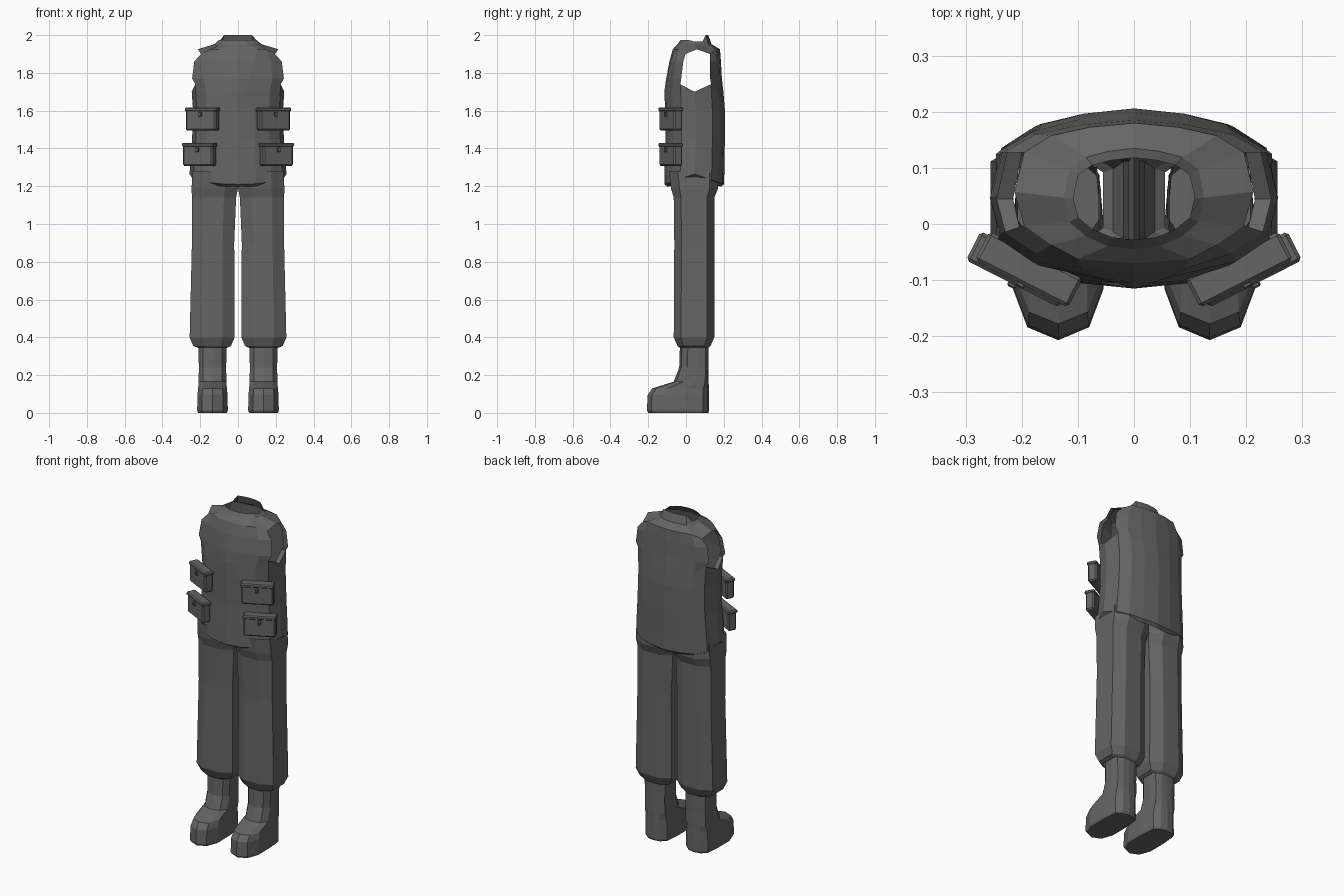
import bpy, bmesh
from mathutils import Matrix, Vector
from math import radians

cube = bpy.data.objects.get("Cube")
if cube:
    bpy.data.objects.remove(cube)

fabric = bpy.data.materials.new("dark_grey_fabric")
fabric.use_nodes = True
GREY = (0.13, 0.13, 0.13, 1)
fabric.diffuse_color = GREY
shader = fabric.node_tree.nodes["Principled BSDF"]
shader.inputs["Base Color"].default_value = GREY
shader.inputs["Roughness"].default_value = 0.8


def finish(name, bm, mirror=False):
    mesh = bpy.data.meshes.new(name)
    bm.to_mesh(mesh)
    bm.free()
    mesh.materials.append(fabric)
    obj = bpy.data.objects.new(name, mesh)
    bpy.context.collection.objects.link(obj)
    if mirror:
        obj.modifiers.new("mirror", "MIRROR")
    return obj


def section(half):
    """Close a half outline (front centre to back centre) into a full one."""
    return half + [(-x, t) for x, t in reversed(half) if x > 0]


def ring(outline, z, cx, hw, front, back):
    return [Vector((cx + x * hw, front + t * (back - front), z)) for x, t in outline]


def loft(bm, rings):
    """Skin stacked rings; returns vertices and faces as [row][column]."""
    rows = [[bm.verts.new(p) for p in r] for r in rings]
    faces = []
    for a, b in zip(rows, rows[1:]):
        n = len(a)
        faces.append([bm.faces.new((a[i], a[(i + 1) % n], b[(i + 1) % n], b[i]))
                      for i in range(n)])
    return rows, faces


# Vest body: hem, belly, chest, shoulders, collar
body = section([(0, 0), (.37, .03), (.69, .13), (.92, .27), (1, .51),
                (.92, .79), (.69, .91), (.37, .97), (0, 1)])
levels = [
    (1.245, .235, -.095, .185),
    (1.265, .257, -.115, .202),
    (1.31, .253, -.113, .203),
    (1.45, .243, -.108, .206),
    (1.60, .238, -.110, .206),
    (1.70, .245, -.115, .198),
    (1.77, .264, -.105, .190),
    (1.86, .252, -.088, .185),
    (1.925, .213, -.070, .180),
    (1.952, .125, -.045, .135),
    (1.98, .108, -.028, .118),
]
rings = [ring(body, z, 0, hw, f, b) for z, hw, f, b in levels]
LOW, HIGH = 5, 8                      # armhole rows
for r in (0, 1):                      # hem dips at front and back
    for p in rings[r]:
        p.z -= .055 * min(1, abs(p.y - .045) / .16)
for i in (3, 5, 11, 13):              # round the armhole corners
    rings[LOW][i].z += .04
    rings[HIGH][i].z -= .025
for r, x in zip(range(LOW, HIGH + 1), (.03, .06, .09, .1)):   # V neckline
    rings[r][1].x, rings[r][15].x = x, -x
for i, p in enumerate(rings[-1]):     # collar stands highest at the back
    p.z = 2.0 if 5 < i < 11 else 1.975
    if i in (4, 5, 11, 12):
        p.z = 1.965

bm = bmesh.new()
rows, faces = loft(bm, rings)
holes = [faces[r][c] for r in range(LOW, HIGH) for c in (3, 4, 11, 12)]
neck = [faces[r][c] for r in range(LOW, HIGH) for c in (15, 0)]
bmesh.ops.inset_region(bm, faces=neck, thickness=.008, depth=-.014)
bmesh.ops.delete(bm, geom=holes, context="FACES")
rim = [e for e in bm.edges if e.is_boundary
       and all(abs(v.co.x) > .15 and v.co.z > 1.65 for v in e.verts)]
lip = bmesh.ops.extrude_edge_only(bm, edges=rim)["geom"]
for v in lip:                         # armhole binding turned inward
    if isinstance(v, bmesh.types.BMVert):
        v.co.x *= .88
finish("vest", bm)

# Trouser legs
leg = section([(.45, 0), (1, .18), (1, .82), (.45, 1)])
bm = bmesh.new()
loft(bm, [ring(leg, *level) for level in (
    (.345, .135, .080, -.035, .12),
    (.355, .137, .100, -.045, .13),
    (.40, .137, .119, -.065, .15),
    (.90, .132, .112, -.062, .15),
    (1.14, .127, .117, -.065, .15),
    (1.19, .123, .123, -.080, .17),
    (1.28, .120, .120, -.090, .17))])
finish("trouser_legs", bm, mirror=True)

# Boots
foot = section([(0, 0), (.68, .07), (1, .28), (1, .62), (.9, .9), (.5, .98), (0, 1)])
bm = bmesh.new()
rows, _ = loft(bm, [ring(foot, *level) for level in (
    (0, .135, .076, -.200, .118),
    (.012, .135, .081, -.207, .122),
    (.095, .135, .080, -.203, .122),
    (.13, .135, .076, -.178, .121),
    (.165, .135, .074, -.065, .120),
    (.24, .135, .072, -.036, .118),
    (.36, .135, .076, -.032, .118))])
bm.faces.new(reversed(rows[0]))
finish("boots", bm, mirror=True)


# Pouches on the vest front
def box(bm, size, at, bevel):
    part = bmesh.ops.create_cube(bm, size=1)["verts"]
    for v in part:
        v.co = Vector(a * b for a, b in zip(v.co, size)) + Vector(at)
    edges = list({e for v in part for e in v.link_edges})
    bmesh.ops.bevel(bm, geom=edges, offset=bevel, segments=1, affect="EDGES")


for name, x, z in (("upper_pouches", .187, 1.555), ("lower_pouches", .203, 1.368)):
    bm = bmesh.new()
    box(bm, (.178, .052, .112), (0, 0, -.005), .008)
    box(bm, (.186, .058, .022), (0, -.001, .051), .006)
    box(bm, (.016, .014, .026), (0, -.030, .026), .003)
    bm.transform(Matrix.Translation((x, -.080, z)) @ Matrix.Rotation(radians(27), 4, "Z"))
    finish(name, bm, mirror=True)
